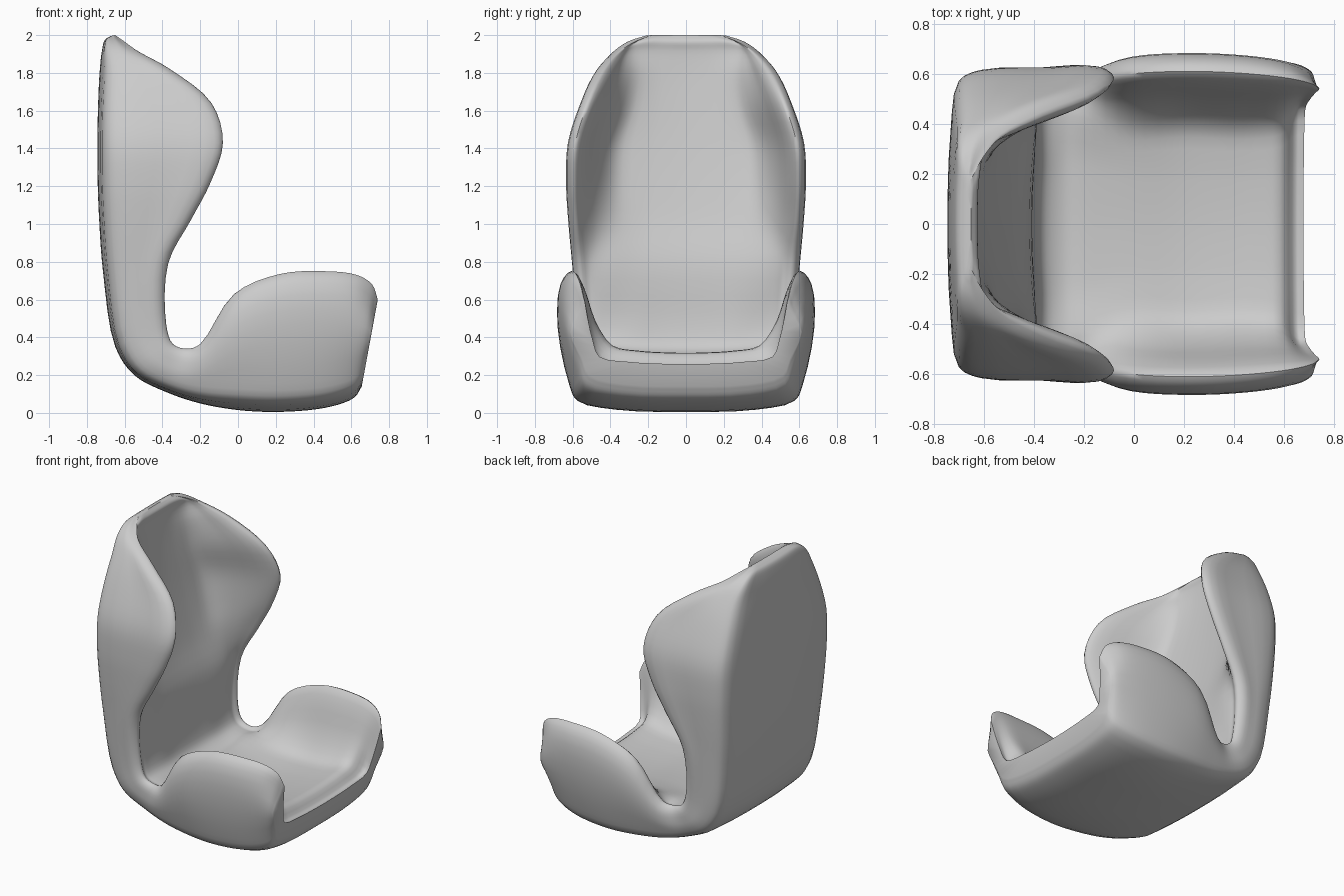
import bpy, bmesh
from mathutils import Vector

if "Cube" in bpy.data.objects:
    bpy.data.objects.remove(bpy.data.objects["Cube"])

# Stations from the top of the back, round the bend, to the seat front:
# outer x, z | rim x, z | half width
STATIONS = [
    (-.675, 1.995, -.65, 2.0, .20),
    (-.705, 1.975, -.60, 1.965, .29),
    (-.72, 1.92, -.53, 1.915, .37),
    (-.733, 1.8, -.36, 1.82, .455),
    (-.741, 1.62, -.14, 1.64, .54),
    (-.745, 1.42, -.08, 1.43, .605),
    (-.743, 1.22, -.145, 1.22, .615),
    (-.735, 1.02, -.25, 1.02, .605),
    (-.715, .75, -.37, .79, .585),
    (-.65, .35, -.38, .47, .56),
    (-.55, .20, -.345, .365, .56),
    (-.38, .11, -.27, .34, .56),
    (-.20, .05, -.20, .365, .58),
    (0, .015, -.02, .63, .61),
    (.2, .005, .22, .735, .62),
    (.42, .02, .46, .75, .61),
    (.55, .05, .63, .73, .59),
    (.62, .085, .71, .68, .57),
    (.655, .14, .74, .60, .55),
]
SUB = 3


def clamp(v):
    return max(0, min(1, v))


def spline(pts, n):
    """Centripetal Catmull-Rom curve through pts, n samples per span."""
    p = [2 * pts[0] - pts[1]] + pts + [2 * pts[-1] - pts[-2]]
    out = []
    for i in range(1, len(p) - 2):
        a, b, c, d = p[i - 1:i + 3]
        t0 = 0
        t1 = t0 + max((b - a).length, 1e-4) ** .5
        t2 = t1 + max((c - b).length, 1e-4) ** .5
        t3 = t2 + max((d - c).length, 1e-4) ** .5

        def mix(u, v, s, e, t):
            return u + (v - u) * ((t - s) / (e - s))
        for j in range(n):
            t = t1 + (t2 - t1) * j / n
            q1, q2, q3 = mix(a, b, t0, t1, t), mix(b, c, t1, t2, t), mix(c, d, t2, t3, t)
            out.append(mix(mix(q1, q2, t0, t2, t), mix(q2, q3, t1, t3, t), t1, t2, t))
    return out + [pts[-1]]


def section(ox, oz, tx, tz, w):
    """Closed U-shaped section of one station: padding inside, rims at the sides."""
    o, t = Vector((ox, 0, oz)), Vector((tx, 0, tz))
    length = (t - o).length
    d = (t - o) / length
    k = clamp(length / .35)
    arm = clamp((ox + .25) / .28)                           # 0 on the back, 1 at the arms
    full = clamp(min(length / .15, .3 + (.655 - ox) * 5))   # thins out at both ends
    th = min(.30 - .025 * arm - .18 * max(0, oz - .75),
             (.93 - .13 * clamp((ox + .65) / .4)) * length,
             .12 + (.655 - ox) * 1.4)
    wm = w + .01 + .05 * arm
    wt = wm - .03 - .04 * arm
    g = max(.05, .22 * clamp(length / .5) * max(.4, full))
    base = min(th + .04 * k, length - .02 * k * full)
    low = max(base, length - (.055 + .03 * arm) * k)
    half = [(0, 0), (.6 * w, .012 * k), (.93 * w, (.045 + .015 * arm) * k),
            (w, (.13 + .02 * arm) * k),
            (wm, max(.62 * length, .2 * k)),
            (wt + (.035 + .02 * arm) * k * full, length - (.045 + .02 * arm) * k),
            (wt, length),
            (wt - (.045 + .01 * arm) * k * full, low),
            (wt - .55 * g, base + (low - base) * .42), (wt - g, base),
            ((wt - g) * .65, th + .012 * k), ((wt - g) * .33, th + .003 * k), (0, th)]
    loop = half + [(-y, u) for y, u in half[-2:0:-1]]
    pts = [o + d * u + Vector((0, y, 0)) for y, u in loop]
    wrap = pts[-2:] + pts + pts[:3]
    return spline(wrap, SUB)[2 * SUB:(2 + len(pts)) * SUB]


# Padded shell: back with wings, seat and arms in one lofted skin
rings = [section(*s) for s in STATIONS]
bm = bmesh.new()
grid = [[bm.verts.new(p) for p in spline(list(col), 4)] for col in zip(*rings)]
m = len(grid)
for i in range(m):
    a, b = grid[i], grid[(i + 1) % m]
    for j in range(len(a) - 1):
        bm.faces.new((a[j], b[j], b[j + 1], a[j + 1]))

# Close both ends by bridging the outer skin to the inner skin
for j in (0, -1):
    for i in range(-m // 4, m // 4):
        ids = dict.fromkeys(v % m for v in (i, i + 1, m // 2 - 1 - i, m // 2 - i))
        bm.faces.new([grid[v][j] for v in ids])

bmesh.ops.recalc_face_normals(bm, faces=bm.faces[:])
mesh = bpy.data.meshes.new("chair_shell")
bm.to_mesh(mesh)
bm.free()
shell = bpy.data.objects.new("chair_shell", mesh)
bpy.context.collection.objects.link(shell)
bpy.context.view_layer.objects.active = shell
shell.select_set(True)
bpy.ops.object.shade_smooth_by_angle(angle=1.0)
